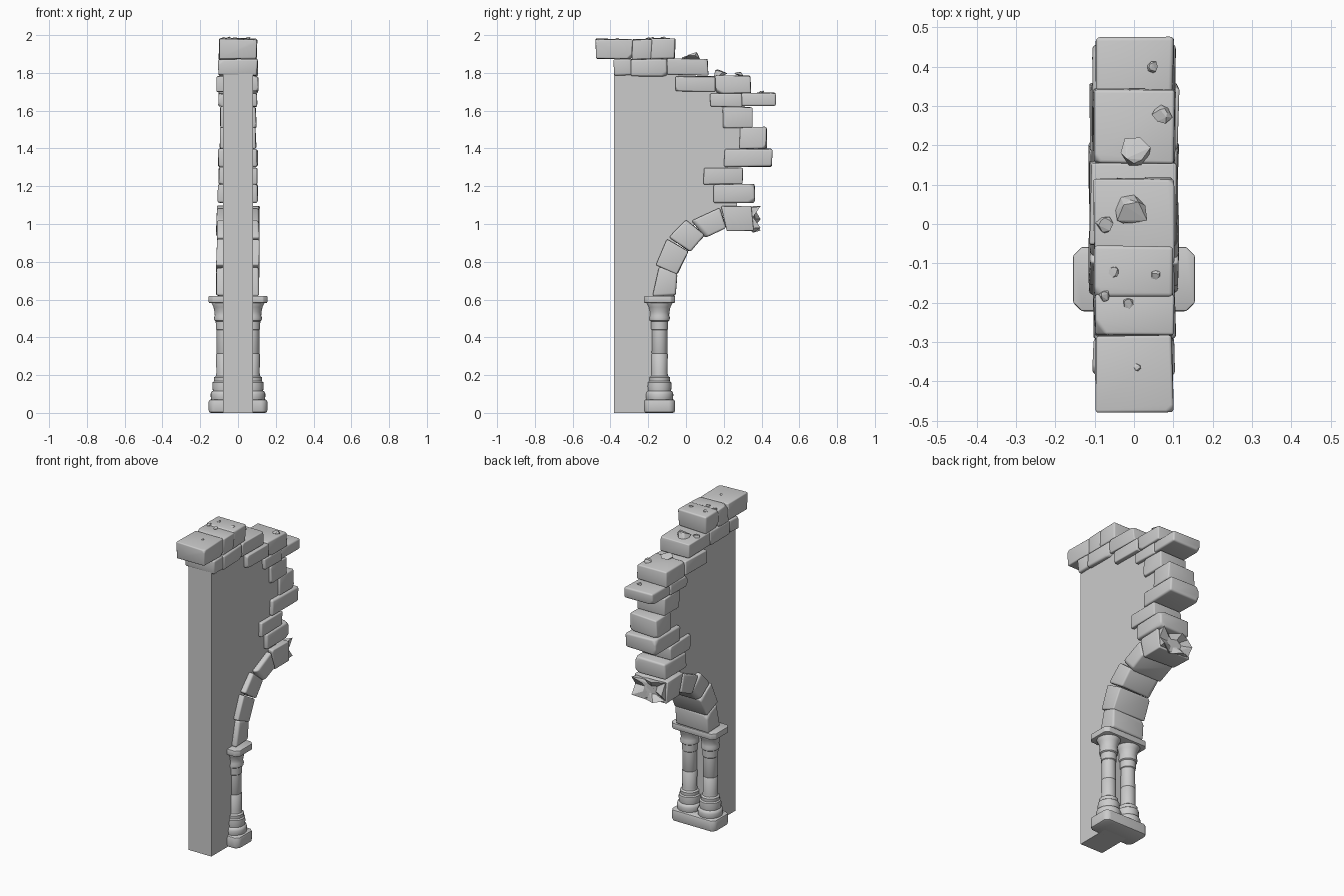
import bpy, bmesh, math, random
from mathutils import Vector

if "Cube" in bpy.data.objects:
    bpy.data.objects.remove(bpy.data.objects["Cube"])

random.seed(7)


def finish(name, bm, angle=None):
    bmesh.ops.recalc_face_normals(bm, faces=bm.faces)
    me = bpy.data.meshes.new(name)
    bm.to_mesh(me)
    bm.free()
    ob = bpy.data.objects.new(name, me)
    bpy.context.collection.objects.link(ob)
    if angle:
        bpy.ops.object.select_all(action='DESELECT')
        ob.select_set(True)
        bpy.context.view_layer.objects.active = ob
        bpy.ops.object.shade_smooth_by_angle(angle=math.radians(angle))
    return ob


def prism(outline, hx):
    """Extrude a (y, z) outline across x."""
    bm = bmesh.new()
    a = [bm.verts.new((-hx, y, z)) for y, z in outline]
    b = [bm.verts.new((hx, y, z)) for y, z in outline]
    bm.faces.new(a)
    bm.faces.new(b[::-1])
    for i in range(len(a)):
        j = (i + 1) % len(a)
        bm.faces.new((a[i], b[i], b[j], a[j]))
    return bm


def stone(name, outline, hx, jitter=0.004, chips=2, bevel=0.014):
    """Worn block: uneven corners, a few chipped corners, rounded edges."""
    bm = prism(outline, hx)
    for v in bm.verts:
        v.co += Vector([random.uniform(-jitter, jitter) for _ in range(3)])
    centre = sum((v.co for v in bm.verts), Vector()) / len(bm.verts)
    corners = [v.co.copy() for v in bm.verts]
    for c in random.sample(corners, chips):
        d = c - centre
        n = Vector([math.copysign(random.uniform(0.5, 1), k) for k in d]).normalized()
        bmesh.ops.bisect_plane(bm, geom=bm.verts[:] + bm.edges[:] + bm.faces[:],
                               plane_co=c - n * random.uniform(0.008, 0.018),
                               plane_no=n, clear_outer=True)
        bmesh.ops.holes_fill(bm, edges=[e for e in bm.edges if e.is_boundary])
    bmesh.ops.bevel(bm, geom=bm.edges[:], offset=bevel, segments=3,
                    profile=0.5, affect='EDGES', clamp_overlap=True)
    return finish(name, bm, 40)


def rect(y0, y1, z0, z1):
    return [(y0, z0), (y1, z0), (y1, z1), (y0, z1)]


def lathe(name, profile, x, y, sides=24):
    bm = bmesh.new()
    rings = [[bm.verts.new((x + r * math.cos(math.tau * i / sides),
                            y + r * math.sin(math.tau * i / sides), z))
              for i in range(sides)] for r, z in profile]
    for lo, hi in zip(rings, rings[1:]):
        for i in range(sides):
            j = (i + 1) % sides
            bm.faces.new((lo[i], lo[j], hi[j], hi[i]))
    bm.faces.new(rings[0][::-1])
    bm.faces.new(rings[-1])
    return finish(name, bm, 40)


# Plain wall core, its ragged edge hidden inside the bricks
finish("wall", prism([
    (-0.38, 0), (-0.165, 0), (-0.165, 0.63), (-0.12, 0.75), (-0.05, 0.9), (0.05, 1.0),
    (0.18, 1.05), (0.27, 1.08), (0.27, 1.18), (0.22, 1.22), (0.22, 1.3), (0.32, 1.35),
    (0.32, 1.6), (0.26, 1.74), (0.05, 1.75), (0.05, 1.82), (-0.38, 1.82)], 0.08))

# Twin columns on a shared plinth, under a shared abacus
PROFILE = [(0.068, 0.06), (0.072, 0.08), (0.073, 0.1), (0.068, 0.113), (0.061, 0.117),
           (0.064, 0.14), (0.062, 0.162), (0.054, 0.168), (0.055, 0.188), (0.045, 0.195),
           (0.043, 0.21), (0.0435, 0.311), (0.041, 0.314), (0.0425, 0.317), (0.041, 0.438),
           (0.045, 0.442), (0.046, 0.485), (0.053, 0.49), (0.055, 0.503), (0.051, 0.516),
           (0.052, 0.535), (0.058, 0.56), (0.069, 0.582), (0.069, 0.6)]
for side, s in (("left", -1), ("right", 1)):
    lathe("column_" + side, PROFILE, s * 0.072, -0.14)
for name, z0, z1, b in (("plinth", 0, 0.072, 0.012), ("abacus", 0.582, 0.62, 0.005)):
    c = 0.022
    bm = bmesh.new()
    plan = []
    for sx, sy in ((1, 1), (-1, 1), (-1, -1), (1, -1)):
        pair = [(sx * 0.155, sy * (0.082 - c)), (sx * (0.155 - c), sy * 0.082)]
        plan += pair if sx * sy > 0 else pair[::-1]
    f = bm.faces.new([bm.verts.new((x, y - 0.14, z0)) for x, y in plan])
    ext = bmesh.ops.extrude_face_region(bm, geom=[f])["geom"]
    for v in ext:
        if isinstance(v, bmesh.types.BMVert):
            v.co.z = z1
    bmesh.ops.recalc_face_normals(bm, faces=bm.faces)
    bmesh.ops.bevel(bm, geom=bm.edges[:], offset=b, segments=2, profile=0.5, affect='EDGES')
    finish(name, bm, 40)

# Arch stones
ARCH = [
    [(-0.18, 0.62), (-0.055, 0.62), (-0.045, 0.74), (-0.145, 0.775)],
    [(-0.158, 0.785), (-0.045, 0.735), (0.014, 0.855), (-0.098, 0.92)],
    [(-0.088, 0.928), (0.02, 0.85), (0.1, 0.94), (0.0, 1.025)],
    [(0.03, 1.02), (0.1, 0.93), (0.215, 0.98), (0.178, 1.085)],
    [(0.188, 1.095), (0.22, 0.965), (0.36, 0.968), (0.345, 1.098)]]
for i, q in enumerate(ARCH):
    stone(f"arch_stone_{i + 1}", q, 0.113, chips=1)

# Jagged broken end of the arch
bm = bmesh.new()
loop = [(x, z) for x, z in ((-1, -1), (-0.4, -1), (0.3, -1), (1, -1), (1, 0.1),
                            (1, 1), (0.4, 1), (-0.3, 1), (-1, 1), (-1, -0.1))]
back = [bm.verts.new((x * 0.1, 0.33, 1.03 + z * 0.055)) for x, z in loop]
front = [bm.verts.new((x * 0.105, 0.395 if i % 2 else 0.355,
                       1.03 + z * (0.064 if i % 3 else 0.05))) for i, (x, z) in enumerate(loop)]
front[2].co.z -= 0.012
inner = [bm.verts.new((x * 0.045, 0.365 if i % 2 else 0.35, 1.03 + z * 0.025))
         for i, (x, z) in enumerate(loop)]
for a, b in ((back, front), (front, inner)):
    for i in range(10):
        j = (i + 1) % 10
        bm.faces.new((a[i], a[j], b[j]))
        bm.faces.new((a[i], b[j], b[i]))
bm.faces.new(inner)
bm.faces.new(back[::-1])
finish("broken_arch_end", bm)

# Bricks: y0, y1, z0, z1, half width
BRICKS = [
    (-0.478, -0.285, 1.873, 1.978, 0.098), (-0.285, -0.182, 1.873, 1.978, 0.1),
    (-0.188, -0.057, 1.873, 1.98, 0.099), (-0.382, -0.29, 1.788, 1.873, 0.103),
    (-0.295, -0.098, 1.785, 1.873, 0.104), (-0.098, 0.116, 1.788, 1.875, 0.1),
    (-0.055, 0.158, 1.7, 1.782, 0.11), (0.156, 0.342, 1.692, 1.786, 0.104),
    (0.13, 0.298, 1.622, 1.692, 0.103), (0.293, 0.475, 1.622, 1.694, 0.1),
    (0.196, 0.352, 1.508, 1.62, 0.095), (0.284, 0.426, 1.4, 1.512, 0.095),
    (0.204, 0.457, 1.302, 1.397, 0.104), (0.094, 0.302, 1.21, 1.3, 0.102),
    (0.146, 0.362, 1.114, 1.21, 0.106)]
for i, (y0, y1, z0, z1, hx) in enumerate(BRICKS):
    stone(f"brick_{i + 1}", rect(y0, y1, z0, z1), hx)

# Faceted rubble: x, y, resting height, half size
RUBBLE = [
    (0.047, 0.4, 1.692, 0.017), (0.072, 0.28, 1.784, 0.028), (0.003, 0.18, 1.784, 0.044),
    (-0.005, 0.038, 1.872, 0.046), (-0.075, 0.0, 1.872, 0.026), (-0.05, -0.12, 1.978, 0.017),
    (0.055, -0.128, 1.978, 0.015), (-0.015, -0.2, 1.975, 0.017), (-0.075, -0.182, 1.975, 0.017),
    (0.01, -0.365, 1.976, 0.012)]
for i, (x, y, z, r) in enumerate(RUBBLE):
    bm = bmesh.new()
    turn = random.uniform(0, math.tau)
    for k in range(12):
        a = turn + k * 2.4
        q = random.uniform(0.75, 1.05)
        h = (0.0, 0.35, 0.7)[k % 3] * r
        w = (0.9, 1.0, 0.6)[k % 3]
        bm.verts.new((x + r * q * w * math.cos(a), y + r * q * w * math.sin(a),
                      z + h + random.uniform(-0.1, 0.15) * r))
    hull = bmesh.ops.convex_hull(bm, input=bm.verts)
    loose = [v for v in bm.verts if not v.link_faces]
    bmesh.ops.delete(bm, geom=loose, context='VERTS')
    finish(f"rubble_{i + 1}", bm)
